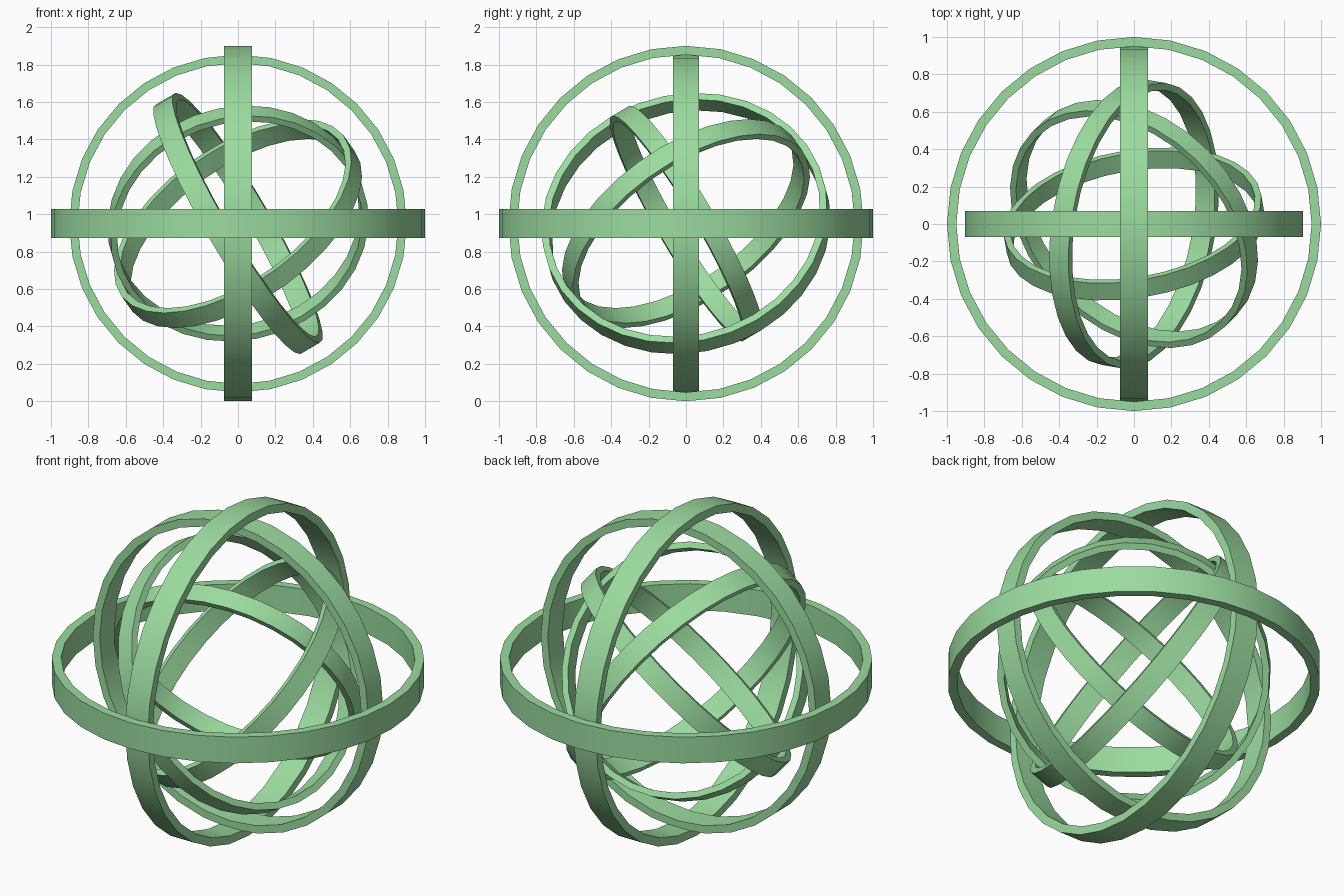
import bpy, bmesh, math
from mathutils import Matrix, Vector

if "Cube" in bpy.data.objects:
    bpy.data.objects.remove(bpy.data.objects["Cube"])

SIDES = 32
CENTRE = Matrix.Translation((0, 0, 0.95))

mat = bpy.data.materials.new("green")
mat.diffuse_color = (0.33, 0.71, 0.35, 1)
mat.use_nodes = True
mat.node_tree.nodes["Principled BSDF"].inputs["Base Color"].default_value = mat.diffuse_color


def band(name, radius, orient):
    """Flat hoop around local z; thickness and width scale with the radius."""
    inner, half = radius * 0.95, radius * 0.0775
    profile = [(radius, -half), (radius, half), (inner, half), (inner, -half)]
    bm = bmesh.new()
    loops = []
    for i in range(SIDES):
        a = 2 * math.pi * i / SIDES
        loops.append([bm.verts.new((r * math.cos(a), r * math.sin(a), z)) for r, z in profile])
    for i in range(SIDES):
        p, q = loops[i], loops[(i + 1) % SIDES]
        for j in range(4):
            k = (j + 1) % 4
            bm.faces.new((p[j], q[j], q[k], p[k]))
    bmesh.ops.recalc_face_normals(bm, faces=bm.faces)
    me = bpy.data.meshes.new(name)
    bm.to_mesh(me)
    bm.free()
    me.materials.append(mat)
    ob = bpy.data.objects.new(name, me)
    bpy.context.collection.objects.link(ob)
    ob.matrix_world = CENTRE @ orient
    bpy.ops.object.select_all(action='DESELECT')
    ob.select_set(True)
    bpy.context.view_layer.objects.active = ob
    bpy.ops.object.shade_smooth_by_angle(angle=math.radians(30))


facing_z = Matrix.Identity(4)
facing_x = Matrix.Rotation(math.pi / 2, 4, 'Y')
facing_y = Matrix.Rotation(math.pi / 2, 4, 'X')

# Outer trio: nested, square to the axes
band("outer_horizontal_ring", 1.0, facing_z)
band("outer_side_ring", 0.95, facing_x)
band("outer_front_ring", 0.9025, facing_y)

# Inner trio: the same nest, tilted 45 degrees about a horizontal diagonal
tilt = Matrix.Rotation(math.radians(45), 4, Vector((1, -1, 0)).normalized())
band("inner_side_ring", 0.772, tilt @ facing_x)
band("inner_horizontal_ring", 0.733, tilt @ facing_z)
band("inner_front_ring", 0.697, tilt @ facing_y)
